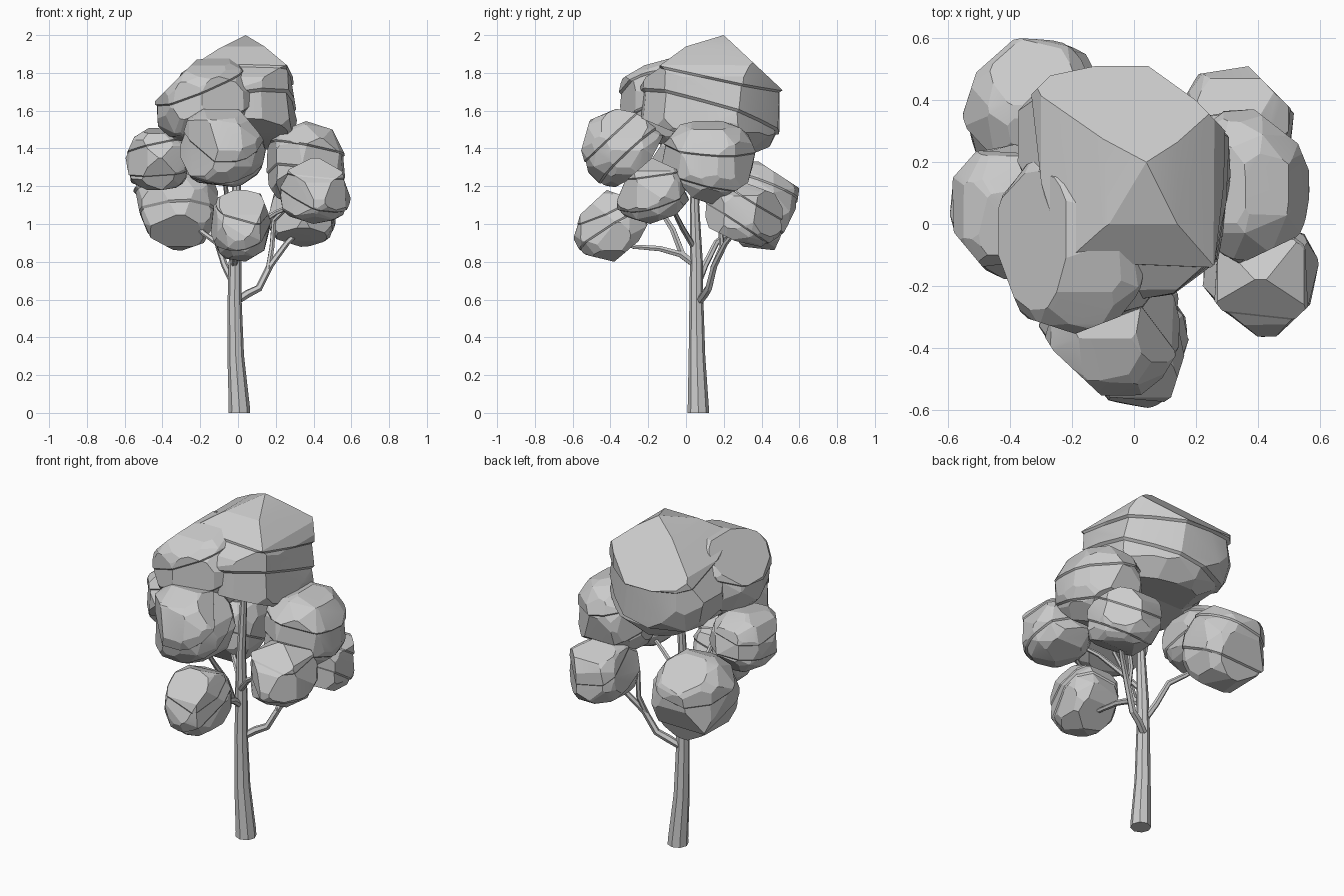
import bpy, bmesh, math, random
from mathutils import Vector, Euler
from mathutils.geometry import convex_hull_2d

cube = bpy.data.objects.get("Cube")
if cube:
    bpy.data.objects.remove(cube, do_unlink=True)

# Single clay colour
mat = bpy.data.materials.new("clay_grey")
mat.use_nodes = True
COLOR = (0.6, 0.6, 0.6, 1)
mat.diffuse_color = COLOR
mat.node_tree.nodes["Principled BSDF"].inputs["Base Color"].default_value = COLOR


def select_only(obj):
    bpy.ops.object.select_all(action='DESELECT')
    obj.select_set(True)
    bpy.context.view_layer.objects.active = obj


def limb(name, points, sides_res=1):
    """Tapered polygonal tube; points are (x, y, z, radius)."""
    curve = bpy.data.curves.new(name, 'CURVE')
    curve.dimensions = '3D'
    curve.bevel_depth = 1.0
    curve.bevel_resolution = sides_res
    curve.use_fill_caps = True
    spline = curve.splines.new('POLY')
    spline.points.add(len(points) - 1)
    for p, (x, y, z, r) in zip(spline.points, points):
        p.co = (x, y, z, 1)
        p.radius = r
    obj = bpy.data.objects.new(name, curve)
    bpy.context.collection.objects.link(obj)
    select_only(obj)
    bpy.ops.object.convert(target='MESH')
    obj = bpy.context.view_layer.objects.active
    obj.data.materials.clear()
    obj.data.materials.append(mat)
    bpy.ops.object.shade_smooth_by_angle(angle=math.radians(30))


def everything(bm):
    return bm.verts[:] + bm.edges[:] + bm.faces[:]


def clump(name, front, side, top, seed, tilt=(0, 0), size=1.1):
    """Faceted foliage mass: a coarse ball trimmed to its front (x, z),
    side (y, z) and top (x, y) outlines, then stepped with tilted ledges."""
    rng = random.Random(seed)
    lo = Vector((min(p[0] for p in front), min(p[0] for p in side), min(p[1] for p in front)))
    hi = Vector((max(p[0] for p in front), max(p[0] for p in side), max(p[1] for p in front)))
    mid, half = (lo + hi) / 2, (hi - lo) / 2
    bm = bmesh.new()
    bmesh.ops.create_icosphere(bm, subdivisions=2, radius=size)
    turn = Euler([rng.uniform(0, 6.28) for _ in range(3)]).to_matrix()
    for v in bm.verts:
        v.co = mid + (turn @ v.co) * half
    # Trim by every outline edge, closing each cut
    for outline, (i, j) in ((front, (0, 2)), (side, (1, 2)), (top, (0, 1))):
        ring = [Vector(outline[k]) for k in convex_hull_2d(outline)]
        centre = sum(ring, Vector((0, 0))) / len(ring)
        for a, b in zip(ring, ring[1:] + ring[:1]):
            co, no = Vector((0, 0, 0)), Vector((0, 0, 0))
            co[i], co[j] = a
            no[i], no[j] = (b - a).y, (a - b).x
            if (a - centre).dot(Vector((no[i], no[j]))) < 0:
                no.negate()
            bmesh.ops.bisect_plane(bm, geom=everything(bm), dist=1e-5, plane_co=co,
                                   plane_no=no, clear_outer=True)
            bmesh.ops.holes_fill(bm, edges=[e for e in bm.edges if e.is_boundary], sides=0)
    corners = [(v.co - mid) for v in bm.verts]
    bm.free()
    # Simplify into broad facets, in unit-ball coordinates
    bm = bmesh.new()
    for c in corners:
        bm.verts.new([c[k] / half[k] for k in range(3)])
    bmesh.ops.remove_doubles(bm, verts=bm.verts[:], dist=0.05)
    hull = bmesh.ops.convex_hull(bm, input=bm.verts[:])
    spare = [g for g in hull["geom_interior"] if isinstance(g, bmesh.types.BMVert)]
    bmesh.ops.delete(bm, geom=spare, context='VERTS')
    bmesh.ops.dissolve_limit(bm, angle_limit=math.radians(5), verts=bm.verts[:], edges=bm.edges[:])
    # Ledges: a thin strip tucked in under an overhang
    axis = Euler((math.radians(tilt[0]), math.radians(tilt[1]), 0)).to_matrix() @ Vector((0, 0, 1))
    for level in (0.4, -0.25):
        n = (axis + Vector((rng.uniform(-.2, .2), rng.uniform(-.2, .2), 0))).normalized()
        d = level + rng.uniform(-0.1, 0.1)
        for cut in (d, d - 0.04):
            bmesh.ops.bisect_plane(bm, geom=everything(bm), dist=0.002, plane_co=n * cut, plane_no=n)
        for v in bm.verts:
            h = v.co.dot(n)
            if h < d - 0.03:
                v.co = n * h + (v.co - n * h) * (1 - 0.05 * math.exp((h - d) / 0.3))
    for v in bm.verts:
        v.co = mid + v.co * half
    bmesh.ops.recalc_face_normals(bm, faces=bm.faces[:])
    mesh = bpy.data.meshes.new(name)
    bm.to_mesh(mesh)
    bm.free()
    mesh.materials.append(mat)
    obj = bpy.data.objects.new(name, mesh)
    bpy.context.collection.objects.link(obj)
    select_only(obj)
    bpy.ops.object.shade_smooth_by_angle(angle=math.radians(14))


# Trunk
limb("trunk", [(.007, .065, 0, .057), (.007, .065, .03, .056), (-.012, .058, .3, .044),
               (-.018, .055, .6, .037), (-.015, .055, .8, .034), (-.01, .045, 1.1, .025),
               (0, .06, 1.5, .018)], 2)

# Branches
limb("branch_back_left", [(-.01, .07, .59, .02), (.05, .1, .63, .022), (.11, .12, .66, .02),
                          (.17, .15, .78, .018), (.26, .21, .9, .015), (.33, .27, .97, .012)])
limb("branch_left", [(.16, .14, .76, .015), (.18, .19, .88, .014), (.19, .18, 1.02, .013),
                     (.26, .14, 1.09, .012), (.36, .13, 1.2, .01)])
limb("branch_front", [(-.02, .05, .78, .018), (-.01, -.03, .84, .018), (0, -.14, .87, .016),
                      (.01, -.28, .88, .013), (.01, -.36, .95, .01)])
limb("branch_front_upper", [(-.02, .05, .78, .02), (-.02, -.02, .84, .019), (-.03, -.07, .97, .017),
                            (-.05, -.14, 1.08, .014), (-.08, -.28, 1.3, .01)])
limb("branch_front_left", [(-.01, .04, .88, .016), (.08, -.02, .98, .015), (.2, -.06, 1.06, .013),
                           (.38, -.14, 1.14, .01)])
limb("branch_back_right", [(-.02, .06, .68, .02), (-.07, .1, .78, .018), (-.11, .16, .9, .016),
                           (-.18, .22, .95, .014), (-.3, .33, 1.06, .01)])

# Foliage clumps: front, side and top outlines
clump("crown_top",
      [(.04, 2), (.14, 1.94), (.26, 1.84), (.29, 1.78), (.32, 1.55), (.29, 1.42), (.2, 1.38),
       (-.15, 1.38), (-.33, 1.48), (-.38, 1.65), (-.3, 1.8), (-.1, 1.93)],
      [(-.25, 1.72), (-.22, 1.78), (0, 1.94), (.2, 2), (.51, 1.71), (.49, 1.4), (.38, 1.38),
       (0, 1.46), (-.24, 1.56)],
      [(-.27, .48), (-.08, .52), (.04, .515), (.2, .4), (.315, .28), (.32, .16), (.275, -.12),
       (.13, -.23), (0, -.25), (-.2, -.15), (-.38, .2), (-.38, .37)], 3, (-12, 0), 1.25)
clump("crown_right",
      [(-.44, 1.65), (-.3, 1.79), (-.22, 1.87), (0, 1.89), (.1, 1.65), (0, 1.4), (-.42, 1.45)],
      [(-.36, 1.68), (-.34, 1.77), (-.22, 1.84), (0, 1.9), (.25, 1.8), (.25, 1.45), (-.2, 1.42),
       (-.35, 1.58)],
      [(-.44, .16), (-.45, -.07), (-.4, -.21), (-.36, -.3), (-.19, -.355), (.03, -.27),
       (.12, -.15), (.05, .2), (-.3, .21)], 7, (10, -15))
clump("foliage_front_upper",
      [(-.26, 1.58), (-.22, 1.61), (0, 1.615), (.13, 1.46), (.15, 1.39), (.125, 1.275), (0, 1.19),
       (-.24, 1.22), (-.32, 1.38)],
      [(-.51, 1.55), (-.37, 1.61), (-.17, 1.57), (-.1, 1.5), (-.22, 1.28), (-.4, 1.18),
       (-.51, 1.23), (-.555, 1.39)],
      [(-.31, -.33), (-.26, -.41), (-.1, -.56), (.06, -.55), (.15, -.4), (.15, -.2), (0, -.1),
       (-.25, -.15)], 11, (45, 0))
clump("foliage_front_lower",
      [(-.13, 1.13), (0, 1.19), (.12, 1.16), (.18, 1.01), (.14, .86), (.04, .8), (-.09, .82),
       (-.145, .95)],
      [(-.6, .92), (-.56, 1.05), (-.42, 1.18), (-.25, 1.12), (-.2, 1), (-.25, .91), (-.38, .8),
       (-.56, .84)],
      [(.18, -.27), (.19, -.34), (.12, -.56), (.06, -.6), (-.1, -.57), (-.15, -.4), (-.1, -.22),
       (.1, -.2)], 5, (30, 0))
clump("foliage_right",
      [(-.6, 1.35), (-.55, 1.46), (-.47, 1.51), (-.3, 1.5), (-.25, 1.35), (-.28, 1.2),
       (-.46, 1.17), (-.57, 1.22)],
      [(-.18, 1.35), (-.1, 1.48), (.1, 1.51), (.22, 1.45), (.26, 1.3), (.15, 1.18), (-.08, 1.18)],
      [(-.6, .03), (-.585, .15), (-.51, .235), (-.38, .26), (-.25, .15), (-.28, -.1),
       (-.41, -.185), (-.48, -.15), (-.58, -.03)], 17, (0, -8))
clump("foliage_back_right",
      [(-.555, 1.18), (-.52, 1.05), (-.47, .93), (-.32, .85), (-.18, .9), (-.12, 1), (-.1, 1.2),
       (-.2, 1.33), (-.45, 1.33)],
      [(.37, 1.34), (.6, 1.19), (.585, 1.08), (.47, .86), (.3, .88), (.15, 1.05), (.2, 1.28)],
      [(-.555, .35), (-.51, .49), (-.38, .605), (-.18, .6), (-.08, .53), (-.1, .25), (-.3, .14),
       (-.51, .22)], 21, (-25, -10))
clump("foliage_back_left",
      [(.15, 1), (.2, .92), (.35, .87), (.5, .92), (.52, 1), (.5, 1.15), (.35, 1.24), (.2, 1.2)],
      [(.08, 1.1), (.15, 1.18), (.31, 1.22), (.47, 1.16), (.53, 1.05), (.51, .91), (.47, .86),
       (.26, .91), (.12, .98)],
      [(.17, .43), (.21, .485), (.37, .51), (.47, .41), (.52, .36), (.5, .2), (.35, .1),
       (.16, .2)], 25, (-30, 10))
clump("foliage_left",
      [(.14, 1.4), (.2, 1.48), (.36, 1.545), (.5, 1.5), (.565, 1.37), (.57, 1.2), (.4, 1.1),
       (.2, 1.13), (.15, 1.22)],
      [(-.11, 1.5), (0, 1.55), (.3, 1.54), (.375, 1.37), (.33, 1.22), (.15, 1.1), (.03, 1.14),
       (-.13, 1.32)],
      [(.37, .385), (.53, .26), (.575, .15), (.55, -.03), (.34, -.13), (.2, -.05), (.15, .2),
       (.23, .35)], 29, (-5, 15))
clump("foliage_front_left",
      [(.215, 1.18), (.27, 1.29), (.41, 1.36), (.55, 1.28), (.6, 1.13), (.56, 1.03), (.4, 1),
       (.24, 1.05)],
      [(-.38, 1.09), (-.33, 1.22), (-.18, 1.35), (-.05, 1.29), (.02, 1.13), (-.05, 1.05),
       (-.19, 1), (-.33, 1.04)],
      [(.285, -.28), (.4, -.365), (.46, -.365), (.57, -.26), (.6, -.12), (.55, -.03), (.35, .03),
       (.22, -.1), (.22, -.2)], 33, (12, 10))
